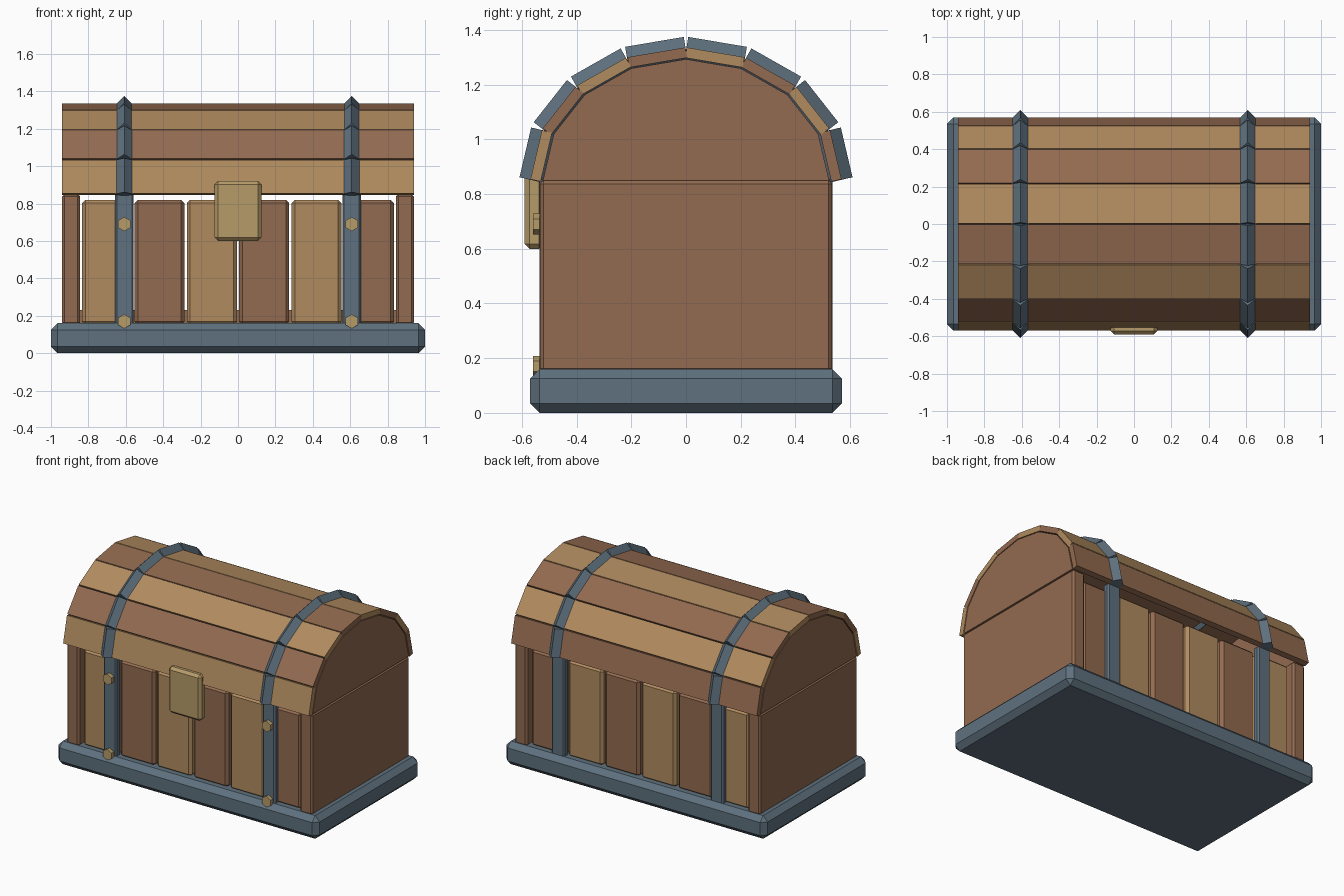
import bpy, bmesh, math

if "Cube" in bpy.data.objects:
    bpy.data.objects.remove(bpy.data.objects["Cube"])


def material(name, rgb):
    m = bpy.data.materials.new(name)
    m.diffuse_color = (*rgb, 1)
    m.use_nodes = True
    m.node_tree.nodes["Principled BSDF"].inputs["Base Color"].default_value = m.diffuse_color
    return m


BROWN = material("dark_wood", (0.29, 0.145, 0.08))
TAN = material("light_wood", (0.44, 0.26, 0.115))
STEEL = material("iron", (0.114, 0.165, 0.21))
BRASS = material("brass", (0.47, 0.33, 0.14))
WOOD = (TAN, BROWN)


def finish(bm, name, mat, loc=(0, 0, 0), rx=0.0):
    bmesh.ops.recalc_face_normals(bm, faces=bm.faces)
    me = bpy.data.meshes.new(name)
    bm.to_mesh(me)
    bm.free()
    me.materials.append(mat)
    ob = bpy.data.objects.new(name, me)
    ob.location = loc
    ob.rotation_euler.x = rx
    bpy.context.collection.objects.link(ob)
    return ob


def box(name, mat, loc, size, bevel=0.0, rx=0.0):
    bm = bmesh.new()
    bmesh.ops.create_cube(bm, size=1)
    bmesh.ops.scale(bm, vec=size, verts=bm.verts)
    if bevel:
        bmesh.ops.bevel(bm, geom=bm.edges[:], offset=bevel, segments=1,
                        affect='EDGES', profile=0.5)
    return finish(bm, name, mat, loc, rx)


def prism(name, mat, loc, sides, radius, length, rx):
    bm = bmesh.new()
    bmesh.ops.create_cone(bm, cap_ends=True, segments=sides,
                          radius1=radius, radius2=radius, depth=length)
    # turn the section so that a corner lies on local +y
    ys = max(bm.verts, key=lambda v: v.co.y).co
    turn = math.pi / 2 - math.atan2(ys.y, ys.x)
    for v in bm.verts:
        x, y = v.co.x, v.co.y
        v.co.x = x * math.cos(turn) - y * math.sin(turn)
        v.co.y = x * math.sin(turn) + y * math.cos(turn)
    return finish(bm, name, mat, loc, rx)


SPRING = 0.85  # height where the lid begins


def arch(a, b, n=8):
    return [(-a * math.cos(math.pi * i / n), SPRING + b * math.sin(math.pi * i / n))
            for i in range(n + 1)]


def chords(a, b):
    pts = arch(a, b)
    for i, (p, q) in enumerate(zip(pts, pts[1:])):
        dy, dz = q[0] - p[0], q[1] - p[1]
        yield i, (p[0] + q[0]) / 2, (p[1] + q[1]) / 2, math.hypot(dy, dz), math.atan2(dz, dy)


# iron plinth and inner floor
box("base", STEEL, (0, 0, 0.08), (2.0, 1.14, 0.16), 0.035)
box("inner_floor", BROWN, (0, 0, 0.185), (1.7, 0.9, 0.09))

# front and back wall planks
for side, y in (("front", -0.475), ("back", 0.475)):
    for i in range(6):
        box(f"{side}_plank_{i + 1}", WOOD[i % 2], (-0.70 + 0.28 * i, y, 0.485),
            (0.267, 0.06, 0.67), 0.018)

for sx, side in ((-1, "left"), (1, "right")):
    # end wall
    box(f"{side}_end_wall", BROWN, (sx * 0.892, 0, 0.5), (0.096, 1.068, 0.70), 0.013)

    # arched lid end
    bm = bmesh.new()
    face = bm.faces.new([bm.verts.new((sx * 0.89, y, z)) for y, z in arch(0.523, 0.443)])
    ext = bmesh.ops.extrude_face_region(bm, geom=[face])
    moved = [g for g in ext["geom"] if isinstance(g, bmesh.types.BMVert)]
    bmesh.ops.translate(bm, vec=(sx * 0.049, 0, 0), verts=moved)
    finish(bm, f"{side}_lid_end", BROWN)

    # upright straps, front and back
    x = sx * 0.608
    for sy, face_name in ((-1, "front"), (1, "back")):
        box(f"{side}_{face_name}_strap", STEEL, (x, sy * 0.51, 0.50), (0.10, 0.05, 0.71), 0.01)

    # ridged straps over the lid
    for i, y, z, length, ang in chords(0.56, 0.475):
        prism(f"{side}_lid_strap_{i + 1}", STEEL, (x, y, z), 4, 0.05, length, ang - math.pi / 2)

    # hexagonal studs on the front straps
    for z, level in ((0.17, "lower"), (0.69, "upper")):
        prism(f"{side}_{level}_stud", BRASS, (x, -0.535, z), 6, 0.038, 0.05, math.pi / 2)

# lid slats
for i, y, z, length, ang in chords(0.55, 0.467):
    box(f"lid_slat_{i + 1}", WOOD[i % 2], (0, y, z), (1.88, length, 0.038), 0, ang)

# lock plate
box("lock_plate", BRASS, (0, -0.555, 0.76), (0.25, 0.07, 0.32), 0.018)
